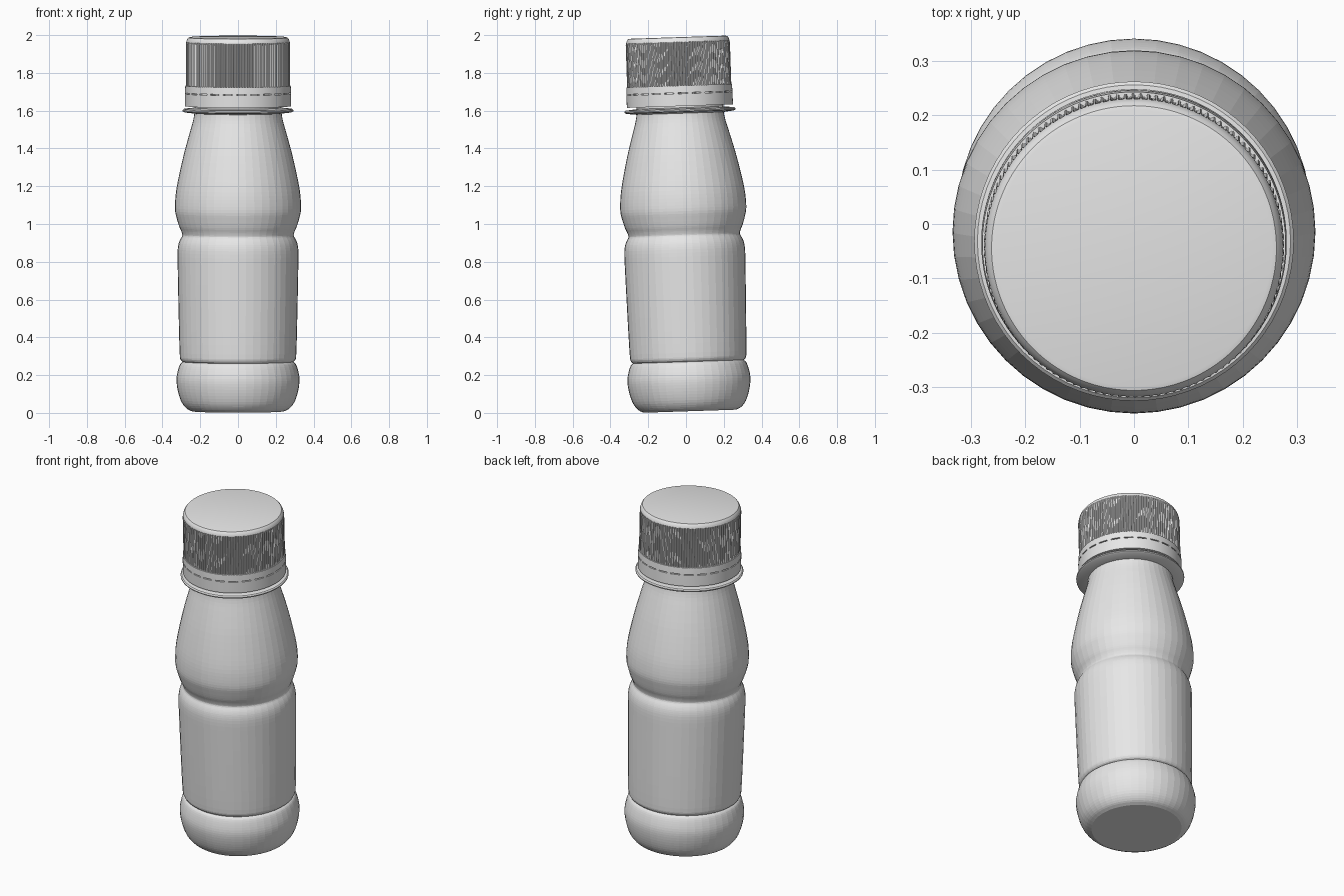
import bpy, bmesh, math
from mathutils import Matrix, Vector

if "Cube" in bpy.data.objects:
    bpy.data.objects.remove(bpy.data.objects["Cube"])

# The whole bottle leans slightly towards the front
LEAN = Matrix.Translation((0, 0.021, 0.009)) @ Matrix.Rotation(0.033, 4, 'X')

plastic = bpy.data.materials.new("light grey plastic")
plastic.diffuse_color = (0.8, 0.8, 0.8, 1)
plastic.use_nodes = True
plastic.node_tree.nodes["Principled BSDF"].inputs["Base Color"].default_value = plastic.diffuse_color


def smooth_profile(points, steps):
    """Catmull-Rom curve through (radius, height) points."""
    p = [Vector(q) for q in points]
    p = [2 * p[0] - p[1]] + p + [2 * p[-1] - p[-2]]
    out = []
    for a, b, c, d in zip(p, p[1:], p[2:], p[3:]):
        for k in range(steps):
            t = k / steps
            out.append(tuple(0.5 * (2 * b + (c - a) * t + (2 * a - 5 * b + 4 * c - d) * t * t
                                    + (3 * b - a - 3 * c + d) * t ** 3)))
    out.append(tuple(p[-2]))
    return out


def lathe(name, profile, sides, relief=None, cap_start=False, cap_end=False,
          closed=False, smooth=None):
    """Revolve a profile; relief(row, column) is an extra radius offset."""
    bm = bmesh.new()
    rings = []
    for j, (r, z) in enumerate(profile):
        ring = []
        for i in range(sides):
            a = 2 * math.pi * i / sides
            rr = r + (relief(j, i) if relief else 0)
            ring.append(bm.verts.new((rr * math.cos(a), rr * math.sin(a), z)))
        rings.append(ring)
    pairs = list(zip(rings, rings[1:]))
    if closed:
        pairs.append((rings[-1], rings[0]))
    for lo, hi in pairs:
        for i in range(sides):
            k = (i + 1) % sides
            bm.faces.new((lo[i], lo[k], hi[k], hi[i]))
    if cap_start:
        bm.faces.new(rings[0][::-1])
    if cap_end:
        bm.faces.new(rings[-1])
    bmesh.ops.recalc_face_normals(bm, faces=bm.faces[:])
    mesh = bpy.data.meshes.new(name)
    bm.to_mesh(mesh)
    bm.free()
    mesh.materials.append(plastic)
    ob = bpy.data.objects.new(name, mesh)
    bpy.context.collection.objects.link(ob)
    ob.matrix_world = LEAN
    if smooth:
        bpy.ops.object.select_all(action='DESELECT')
        bpy.context.view_layer.objects.active = ob
        ob.select_set(True)
        bpy.ops.object.shade_smooth_by_angle(angle=math.radians(smooth))
    return ob


# Body: rounded foot, label panel and shoulder, split at the two grooves
foot = [(0.245, 0), (0.272, 0.014), (0.297, 0.045), (0.314, 0.09), (0.324, 0.14),
        (0.325, 0.18), (0.317, 0.22), (0.306, 0.25), (0.293, 0.262)]
panel = [(0.293, 0.262), (0.304, 0.274), (0.309, 0.31), (0.314, 0.5), (0.319, 0.75),
         (0.320, 0.84), (0.316, 0.88), (0.308, 0.905), (0.297, 0.925)]
shoulder = [(0.297, 0.925), (0.295, 0.935), (0.301, 0.955), (0.312, 0.98), (0.324, 1.02),
            (0.333, 1.06), (0.333, 1.11), (0.327, 1.17), (0.312, 1.25), (0.287, 1.36),
            (0.260, 1.46), (0.240, 1.53), (0.232, 1.57), (0.230, 1.60)]
body = (smooth_profile(foot, 3)[:-1] + smooth_profile(panel, 3)[:-1]
        + smooth_profile(shoulder, 3))
lathe("bottle_body", body, 48, cap_start=True)

# Neck inside the cap
lathe("neck", [(0.230, 1.59), (0.230, 1.93), (0.205, 1.93), (0.205, 1.59)], 48, closed=True)

# Carrying ring under the cap
lathe("neck_ring", [(0.225, 1.577), (0.285, 1.584), (0.293, 1.589), (0.294, 1.595),
                    (0.288, 1.601), (0.225, 1.608)], 72, closed=True, smooth=30)

# Screw cap: ribbed grip above, smooth rounded top
cap = [(0.262, 1.722), (0.276, 1.722), (0.276, 1.735), (0.276, 1.945), (0.274, 1.955),
       (0.272, 1.963), (0.268, 1.972), (0.262, 1.979), (0.254, 1.981)]
RIBBED = (1, 2, 3)


def ribs(row, col):
    return -0.006 if row in RIBBED and col % 4 > 1 else 0


lathe("screw_cap", cap, 480, ribs, cap_end=True, smooth=30)

# Tamper band with a ring of short slits
band = [(0.250, 1.725), (0.250, 1.616), (0.281, 1.616), (0.281, 1.681), (0.281, 1.6815),
        (0.281, 1.6865), (0.281, 1.687), (0.279, 1.724)]


def slits(row, col):
    return -0.012 if row in (4, 5) and col % 10 < 6 else 0


lathe("tamper_band", band, 240, slits, closed=True, smooth=30)
